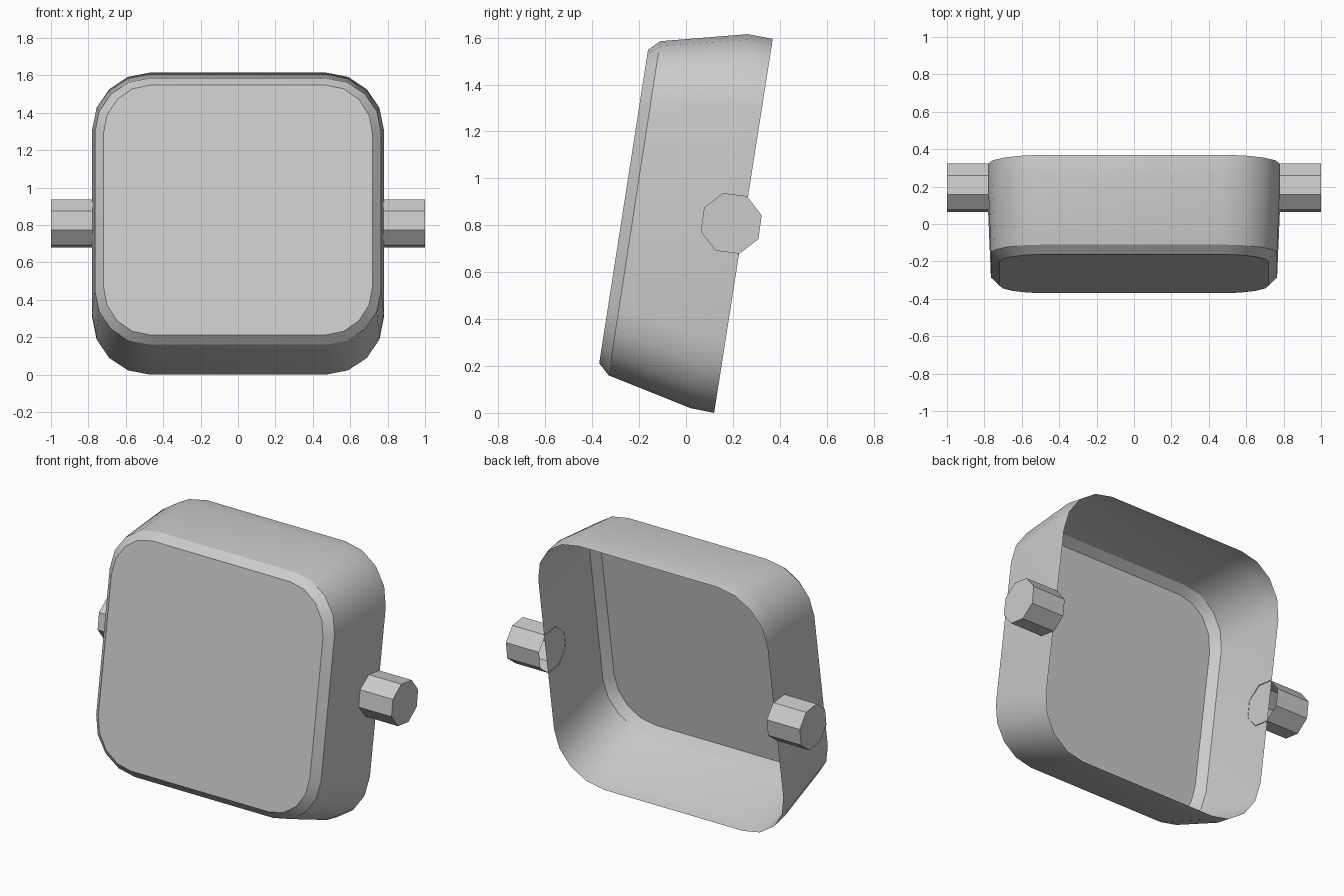
import bpy, bmesh, math
from mathutils import Vector

if "Cube" in bpy.data.objects:
    bpy.data.objects.remove(bpy.data.objects["Cube"])


def build(name, rings, cap):
    """Loft closed rings of points into a skin and cap one ring."""
    bm = bmesh.new()
    loops = [[bm.verts.new(p) for p in ring] for ring in rings]
    for a, b in zip(loops, loops[1:]):
        for i in range(len(a)):
            j = (i + 1) % len(a)
            bm.faces.new((a[i], a[j], b[j], b[i]))
    bm.faces.new(loops[cap])
    bmesh.ops.recalc_face_normals(bm, faces=bm.faces)
    me = bpy.data.meshes.new(name)
    bm.to_mesh(me)
    bm.free()
    ob = bpy.data.objects.new(name, me)
    bpy.context.collection.objects.link(ob)
    bpy.ops.object.select_all(action='DESELECT')
    ob.select_set(True)
    bpy.context.view_layer.objects.active = ob
    bpy.ops.object.shade_smooth_by_angle(angle=math.radians(30))
    return ob


def rounded_ring(half_w, bottom, top, r):
    """Rounded square in the tilted plane spanned by x and bottom -> top (y, z)."""
    lo, hi = Vector((0, *bottom)), Vector((0, *top))
    up = (hi - lo).normalized()
    mid, half_h = (lo + hi) / 2, (hi - lo).length / 2
    flat = 0.47
    pts = []
    for q, (sx, sv) in enumerate(((1, 1), (-1, 1), (-1, -1), (1, -1))):
        for k in range(5):
            a = math.radians(90 * q + 22.5 * k)
            x = sx * flat + (half_w - flat) * math.cos(a)
            v = sv * (half_h - r) + r * math.sin(a)
            pts.append(Vector((x, 0, 0)) + mid + up * v)
    return pts


# Open-backed tilted shell: front panel, bevel, flared side wall, rim
build("shell", [
    rounded_ring(0.72, (-0.37, 0.212), (-0.162, 1.548), 0.265),
    rounded_ring(0.765, (-0.33, 0.16), (-0.11, 1.585), 0.29),
    rounded_ring(0.78, (0.02, 0.02), (0.263, 1.615), 0.31),
    rounded_ring(0.78, (0.12, 0.0), (0.37, 1.595), 0.31),
], cap=0)

# Eight-sided side pegs, closed at the outer end, open at the inner end
for side, sx in (("left", -1), ("right", 1)):
    angles = [math.radians(15 + 45 * i) for i in range(8)]
    build(side + "_peg", [
        [(sx * x, 0.193 + 0.134 * math.cos(a), 0.808 + 0.134 * math.sin(a)) for a in angles]
        for x in (0.775, 1.0)
    ], cap=1).data.update()
    # smooth the barrel, keep the cap edge crisp
    bpy.ops.object.shade_smooth_by_angle(angle=math.radians(50))
